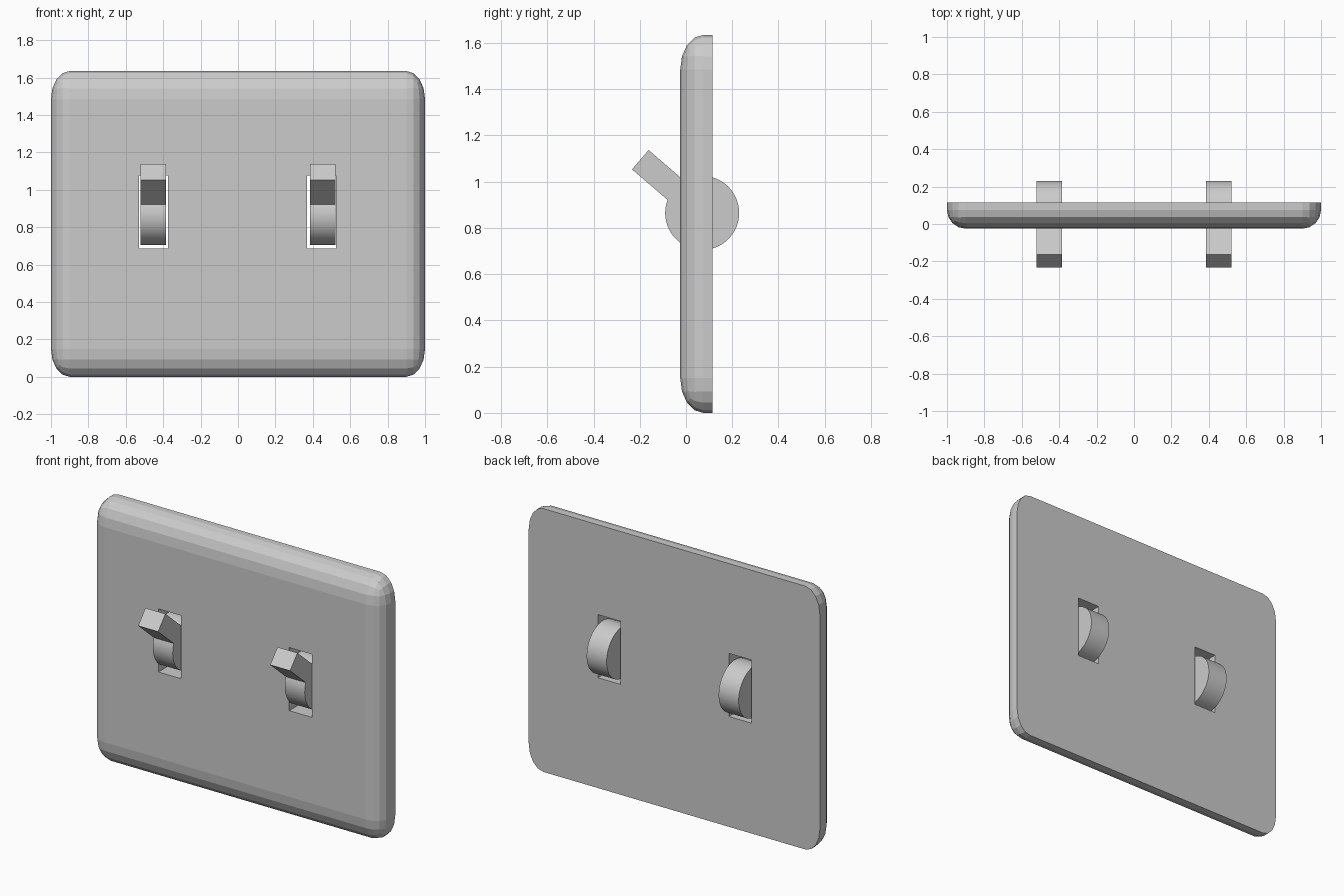
import bpy, bmesh, math
from mathutils import Vector

if "Cube" in bpy.data.objects:
    bpy.data.objects.remove(bpy.data.objects["Cube"])

SLOTS = (-0.452, 0.447)
SWITCHES = (-0.454, 0.453)


def to_object(name, bm):
    bmesh.ops.recalc_face_normals(bm, faces=bm.faces)
    mesh = bpy.data.meshes.new(name)
    bm.to_mesh(mesh)
    bm.free()
    obj = bpy.data.objects.new(name, mesh)
    bpy.context.collection.objects.link(obj)
    return obj


def box(size, center):
    bm = bmesh.new()
    bmesh.ops.create_cube(bm, size=1)
    bmesh.ops.scale(bm, vec=size, verts=bm.verts)
    bmesh.ops.translate(bm, vec=center, verts=bm.verts)
    return bm


# Wall plate: all edges rounded except the back rim, then stretched in height
height, stretch = 1.635, 1.5
bm = box((2, 0.14, height / stretch), (0, 0.045, height / stretch / 2))
rounded = [e for e in bm.edges if min(v.co.y for v in e.verts) < 0]
bmesh.ops.bevel(bm, geom=rounded, offset=0.1, offset_type='OFFSET',
                segments=4, profile=0.5, affect='EDGES')
bmesh.ops.scale(bm, vec=(1, 1, stretch), verts=bm.verts)
plate = to_object("wall_plate", bm)

# Slots cut through the plate
for i, x in enumerate(SLOTS):
    cutter = to_object(f"slot_cutter_{i + 1}", box((0.155, 0.6, 0.392), (x, 0.045, 0.881)))
    cutter.hide_render = True
    cutter.hide_set(True)
    cutter.display_type = 'WIRE'
    mod = plate.modifiers.new(f"slot_{i + 1}", 'BOOLEAN')
    mod.operation = 'DIFFERENCE'
    mod.solver = 'EXACT'
    mod.object = cutter


# Toggle switch: round barrel and slanted lever as one extruded side profile
def toggle(name, x, width=0.137, radius=0.16, reach=0.353, half=0.055, segments=56):
    tilt = math.radians(139.3)
    center = Vector((0.07, 0.865))
    along = Vector((math.cos(tilt), math.sin(tilt)))
    across = Vector((-along.y, along.x))
    gap = math.asin(half / radius)
    profile = [center + along * reach - across * half, center + along * reach + across * half]
    for i in range(segments + 1):
        a = tilt + gap + (math.tau - 2 * gap) * i / segments
        profile.append(center + radius * Vector((math.cos(a), math.sin(a))))
    bm = bmesh.new()
    side = bm.faces.new([bm.verts.new((x - width / 2, p.x, p.y)) for p in profile])
    out = bmesh.ops.extrude_face_region(bm, geom=[side], use_keep_orig=True)
    moved = [g for g in out["geom"] if isinstance(g, bmesh.types.BMVert)]
    bmesh.ops.translate(bm, vec=(width, 0, 0), verts=moved)
    obj = to_object(name, bm)
    bpy.ops.object.select_all(action='DESELECT')
    obj.select_set(True)
    bpy.context.view_layer.objects.active = obj
    bpy.ops.object.shade_smooth_by_angle(angle=math.radians(30))


for i, x in enumerate(SWITCHES):
    toggle(f"toggle_switch_{i + 1}", x)
